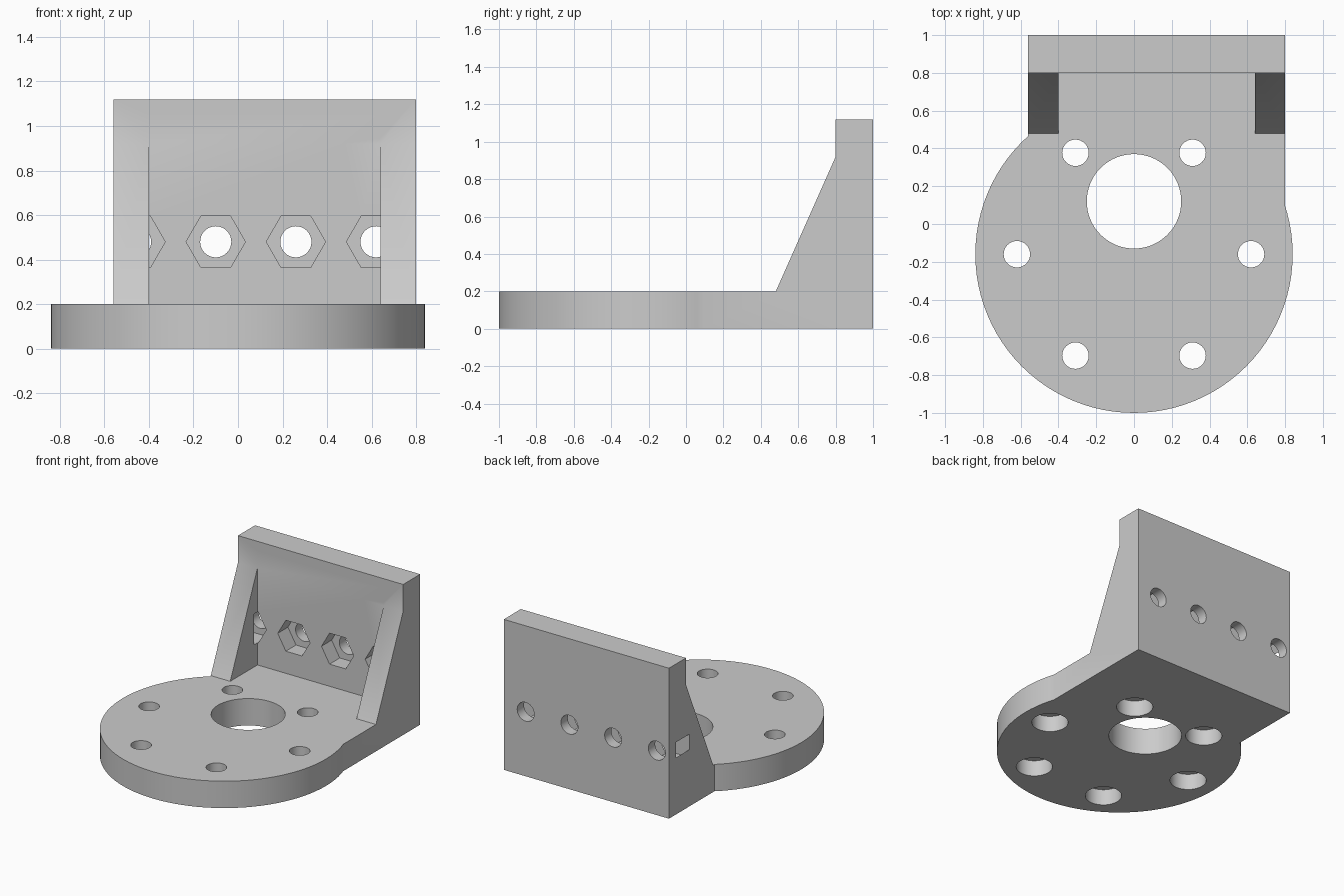
import bpy
import bmesh
import math
from mathutils import Matrix, Vector

cube = bpy.data.objects.get("Cube")
if cube:
    bpy.data.objects.remove(cube, do_unlink=True)

# Material
grey = bpy.data.materials.new("plain grey")
grey.use_nodes = True
colour = (0.6, 0.6, 0.6, 1)
grey.diffuse_color = colour
grey.node_tree.nodes["Principled BSDF"].inputs["Base Color"].default_value = colour

THICK = 0.2
DISC_Y, DISC_R = -0.16, 0.84
LEFT, RIGHT, RIB = -0.56, 0.8, 0.16


def make_object(name, bm):
    bmesh.ops.recalc_face_normals(bm, faces=bm.faces)
    mesh = bpy.data.meshes.new(name)
    bm.to_mesh(mesh)
    bm.free()
    mesh.materials.append(grey)
    obj = bpy.data.objects.new(name, mesh)
    bpy.context.collection.objects.link(obj)
    return obj


def prism(name, start, end, radius, sides):
    """Regular prism or cylinder between two points."""
    a, b = Vector(start), Vector(end)
    turn = Matrix.Rotation(math.radians(90), 4, 'X') if a.y != b.y else Matrix()
    bm = bmesh.new()
    bmesh.ops.create_cone(bm, cap_ends=True, segments=sides, radius1=radius,
                          radius2=radius, depth=(b - a).length,
                          matrix=Matrix.Translation((a + b) / 2) @ turn)
    return make_object(name, bm)


def side_profile(name, points, x0, x1):
    """Profile in the y-z plane, extruded along x."""
    bm = bmesh.new()
    face = bm.faces.new([bm.verts.new((x0, y, z)) for y, z in points])
    grown = bmesh.ops.extrude_face_region(bm, geom=[face])["geom"]
    verts = [v for v in grown if isinstance(v, bmesh.types.BMVert)]
    bmesh.ops.translate(bm, verts=verts, vec=(x1 - x0, 0, 0))
    return make_object(name, bm)


# Round base and the wall with its sloping ribs
bracket = prism("mounting_bracket", (0, DISC_Y, 0), (0, DISC_Y, THICK), DISC_R, 96)
wall = side_profile("wall", [(0, 0), (1, 0), (1, 1.12), (0.8, 1.12), (0.8, 0.92),
                             (0.48, THICK), (0, THICK)], LEFT, RIGHT)

# Space between the two ribs
gap = side_profile("rib_gap", [(0.3, THICK), (0.8, THICK), (0.8, 1.05), (0.3, 1.05)],
                   LEFT + RIB, RIGHT - RIB)
steps = [(wall, 'UNION'), (gap, 'DIFFERENCE')]


def cut(*args):
    steps.append((prism(*args), 'DIFFERENCE'))


# Shaft hole, then the ring of screw holes with counterbores underneath
cut("shaft_hole", (0, 0.12, -0.1), (0, 0.12, 0.3), 0.25, 64)
for i in range(6):
    angle = i * math.pi / 3
    x, y = 0.62 * math.cos(angle), DISC_Y + 0.62 * math.sin(angle)
    cut("screw_hole", (x, y, -0.1), (x, y, 0.3), 0.07, 32)
    cut("counterbore", (x, y, -0.1), (x, y, 0.12), 0.125, 32)

# Wall bolt holes with hexagonal nut pockets
for i in range(4):
    x = -0.46 + 0.36 * i
    cut("bolt_hole", (x, 0.8, 0.48), (x, 1.1, 0.48), 0.07, 32)
    pocket = prism("nut_pocket", (x, 0.76, 0.48), (x, 0.92, 0.48), 0.133, 6)
    # Turn the hexagon so that its corners point sideways
    centre = Matrix.Translation((x, 0, 0.48))
    corner = max((v.co for v in pocket.data.vertices), key=lambda c: c.x)
    if corner.x - x < 0.13:
        pocket.data.transform(centre @ Matrix.Rotation(math.pi / 6, 4, 'Y')
                              @ centre.inverted())
    steps.append((pocket, 'DIFFERENCE'))

# Combine everything into one solid
for tool, operation in steps:
    mod = bracket.modifiers.new(tool.name, 'BOOLEAN')
    mod.operation = operation
    mod.solver = 'EXACT'
    mod.object = tool
    tool.hide_render = True
bpy.context.view_layer.update()
graph = bpy.context.evaluated_depsgraph_get()
solid = bpy.data.meshes.new_from_object(bracket.evaluated_get(graph))
bracket.modifiers.clear()
bracket.data = solid
for tool, operation in steps:
    bpy.data.objects.remove(tool, do_unlink=True)

# Smooth round walls, crisp edges
bpy.ops.object.select_all(action='DESELECT')
bracket.select_set(True)
bpy.context.view_layer.objects.active = bracket
bpy.ops.object.shade_smooth_by_angle(angle=math.radians(25))
